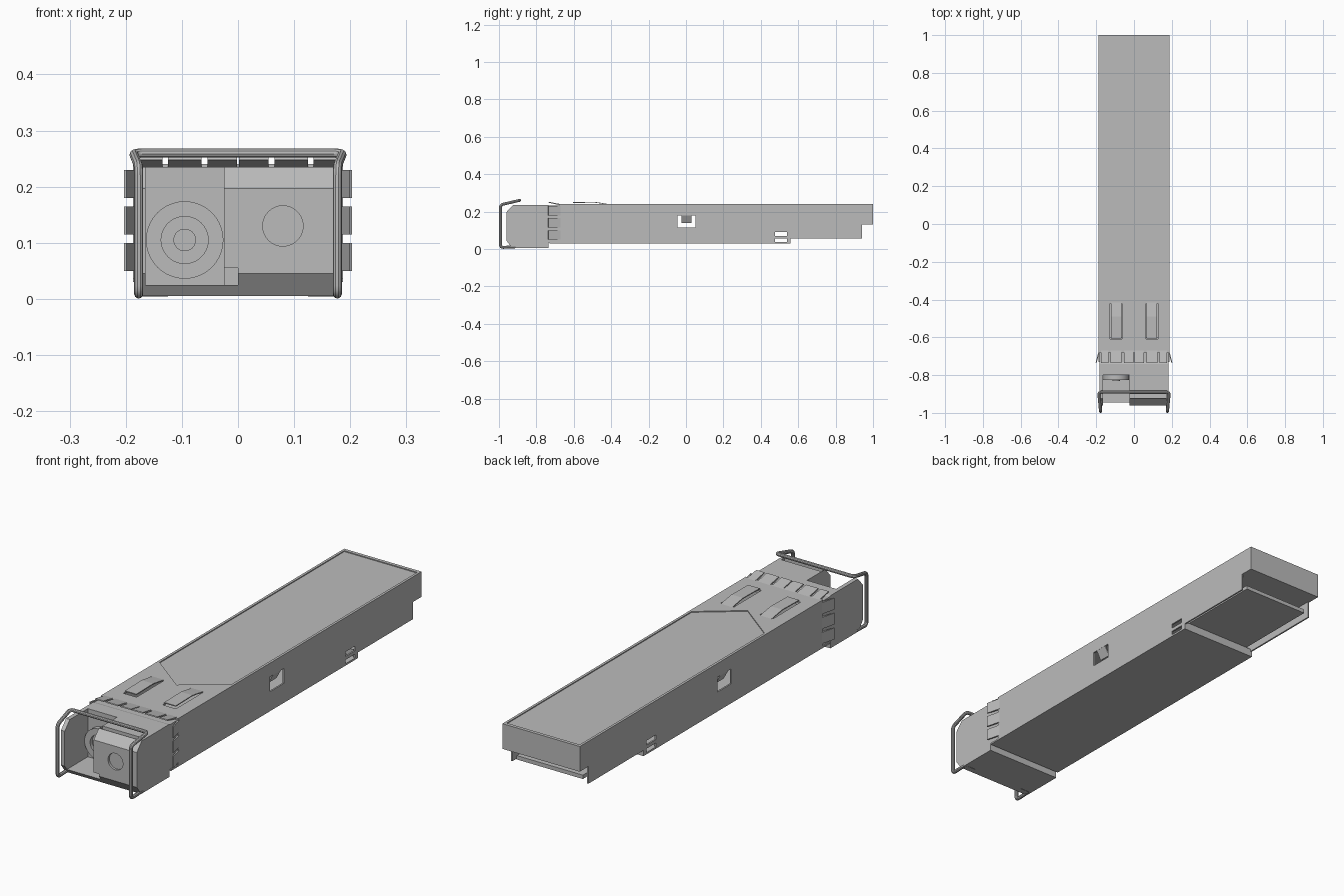
import bpy, bmesh, math
from mathutils import Vector

if "Cube" in bpy.data.objects:
    bpy.data.objects.remove(bpy.data.objects["Cube"], do_unlink=True)

metal = bpy.data.materials.new("grey_metal")
metal.use_nodes = True
grey = (0.5, 0.5, 0.5, 1)
metal.diffuse_color = grey
metal.node_tree.nodes["Principled BSDF"].inputs["Base Color"].default_value = grey


def prism(name, axis, pts, a, b):
    """Extrude a 2D profile along an axis from a to b."""
    place = {"x": lambda p, t: (t, p[0], p[1]),
             "y": lambda p, t: (p[0], t, p[1]),
             "z": lambda p, t: (p[0], p[1], t)}[axis]
    bm = bmesh.new()
    face = bm.faces.new([bm.verts.new(place(p, a)) for p in pts])
    new = bmesh.ops.extrude_face_region(bm, geom=[face])["geom"]
    shift = Vector(place((0, 0), b - a))
    bmesh.ops.translate(bm, vec=shift, verts=[v for v in new if isinstance(v, bmesh.types.BMVert)])
    bmesh.ops.recalc_face_normals(bm, faces=bm.faces)
    mesh = bpy.data.meshes.new(name)
    bm.to_mesh(mesh)
    bm.free()
    mesh.materials.append(metal)
    ob = bpy.data.objects.new(name, mesh)
    bpy.context.collection.objects.link(ob)
    return ob


def box(name, x, y, z):
    return prism(name, "z", [(x[0], y[0]), (x[1], y[0]), (x[1], y[1]), (x[0], y[1])], *z)


def disc(name, cx, cz, r, y0, y1, n=40):
    ring = [(cx + r * math.cos(math.tau * i / n), cz + r * math.sin(math.tau * i / n)) for i in range(n)]
    return prism(name, "y", ring, y0, y1)


def smooth(ob):
    bpy.ops.object.select_all(action="DESELECT")
    ob.select_set(True)
    bpy.context.view_layer.objects.active = ob
    bpy.ops.object.shade_smooth_by_angle(angle=math.radians(35))


def cut(ob, cutter):
    mod = ob.modifiers.new("cut", "BOOLEAN")
    mod.operation = "DIFFERENCE"
    mod.solver = "EXACT"
    mod.object = cutter
    bpy.context.view_layer.objects.active = ob
    bpy.ops.object.modifier_apply(modifier=mod.name)
    bpy.data.objects.remove(cutter, do_unlink=True)


def rounded(points, r):
    """Round the corners of a 3D path."""
    pts = [Vector(p) for p in points]
    out = [pts[0]]
    for a, p, b in zip(pts, pts[1:], pts[2:]):
        s = p + (a - p).normalized() * r
        e = p + (b - p).normalized() * r
        out += [s.lerp(p, t).lerp(p.lerp(e, t), t) for t in (0, 0.25, 0.5, 0.75, 1)]
    return out + [pts[-1]]


W, T, TOP, LOW = 0.187, 0.007, 0.24, 0.03

# Sleeve sides with windows, slots and bent-in latch tabs
side_profile = [(-0.68, LOW), (0.56, LOW), (0.56, 0.055), (0.94, 0.055),
                (0.94, 0.13), (1, 0.13), (1, TOP), (-0.68, TOP)]
for s, label in ((1, "left"), (-1, "right")):
    side = prism(label + "_side", "x", side_profile, s * W, s * (W - T))
    for y, z in (((-0.045, 0.05), (0.115, 0.18)),
                 ((0.475, 0.54), (0.038, 0.055)), ((0.475, 0.54), (0.07, 0.09))):
        cut(side, box("cutter", (s * 0.15, s * 0.22), y, z))
    prism(label + "_latch_tab", "y",
          [(s * W, 0.181), (s * 0.165, 0.14), (s * 0.16, 0.143), (s * 0.181, 0.181)], -0.025, 0.03)
    # Flared spring fingers on the side
    for z in (0.05, 0.115, 0.18):
        prism(label + "_side_finger", "z",
              [(s * W, -0.67), (s * 0.203, -0.735), (s * 0.199, -0.737), (s * 0.182, -0.68)], z, z + 0.05)

# Sleeve top with a pentagonal recess and two spring tabs
top = box("top_cover", (-W, W), (-0.68, 1), (TOP - T, TOP))
cut(top, prism("cutter", "z", [(0, -0.425), (0.176, -0.29), (0.176, 0.985),
                               (-0.176, 0.985), (-0.176, -0.29)], TOP - 0.004, TOP + 0.05))
for s in (-1, 1):
    cx = s * 0.095
    cut(top, box("cutter", (cx - 0.032, cx + 0.032), (-0.61, -0.42), (0.2, 0.3)))
    prism("top_spring_tab", "x", [(-0.605, 0.25), (-0.49, 0.252), (-0.455, 0.247), (-0.415, TOP),
                                  (-0.415, 0.235), (-0.455, 0.243), (-0.49, 0.248), (-0.605, 0.246)],
          cx - 0.028, cx + 0.028)
    # Flared spring fingers on the top
    for x, w in ((0.155, 0.04), (0.095, 0.06), (0.028, 0.052)):
        prism("top_finger", "x", [(-0.67, TOP), (-0.735, 0.252), (-0.737, 0.248), (-0.68, 0.235)],
              s * x - w / 2, s * x + w / 2)

# Sleeve bottom, step wall, rear cap and edge board
box("bottom_cover", (-W, W), (-0.73, 0.56), (LOW, LOW + T))
box("rear_step_wall", (-W, W), (0.553, 0.56), (LOW, 0.065))
box("rear_cap", (-W, W), (0.993, 1), (0.13, TOP))
box("rear_floor", (-0.181, 0.181), (0.6, 0.995), (0.13, 0.137))
box("edge_board", (-0.16, 0.16), (0.55, 0.94), (0.068, 0.085))

# Front housing with an open port, a blank face and a groove for the handle
housing = prism("front_housing", "x",
                [(-0.96, 0.045), (-0.96, 0.197), (-0.925, 0.235), (-0.74, 0.235), (-0.73, 0.232),
                 (-0.6, 0.232), (-0.6, 0.034), (-0.735, 0.034), (-0.735, 0.005), (-0.93, 0.005)],
                -0.183, 0.183)
cut(housing, box("cutter", (-0.165, -0.025), (-1.1, -0.8), (0.025, 0.3)))
cut(housing, box("cutter", (-0.026, 0.0), (-1.1, -0.9), (0.025, 0.055)))
cut(housing, box("cutter", (-0.024, 0.17), (-0.922, -0.9), (0.222, 0.3)))
cut(housing, disc("cutter", 0.08, 0.13, 0.036, -1.1, -0.95))

# Port socket: collar, bore and centre pin
collar = disc("port_collar", -0.095, 0.105, 0.069, -0.825, -0.795)
cut(collar, disc("cutter", -0.095, 0.105, 0.042, -0.9, -0.81))
smooth(collar)
smooth(disc("port_pin", -0.095, 0.105, 0.02, -0.83, -0.8))

# Wire handle: one path mirrored across x
half = [(0.125, -0.905, 0.012), (0.177, -0.905, 0.012), (0.177, -0.992, 0.008),
        (0.177, -0.992, 0.236), (0.187, -0.89, 0.26)]
path = half + [(-x, y, z) for x, y, z in reversed(half)]
pts = rounded(path, 0.016)
curve = bpy.data.curves.new("wire_handle", "CURVE")
curve.dimensions = "3D"
curve.bevel_depth = 0.008
curve.bevel_resolution = 3
curve.use_fill_caps = True
spline = curve.splines.new("POLY")
spline.points.add(len(pts) - 1)
for point, co in zip(spline.points, pts):
    point.co = (*co, 1)
curve.materials.append(metal)
handle = bpy.data.objects.new("wire_handle", curve)
bpy.context.collection.objects.link(handle)
bpy.ops.object.select_all(action="DESELECT")
handle.select_set(True)
bpy.context.view_layer.objects.active = handle
bpy.ops.object.convert(target="MESH")
smooth(bpy.context.view_layer.objects.active)
